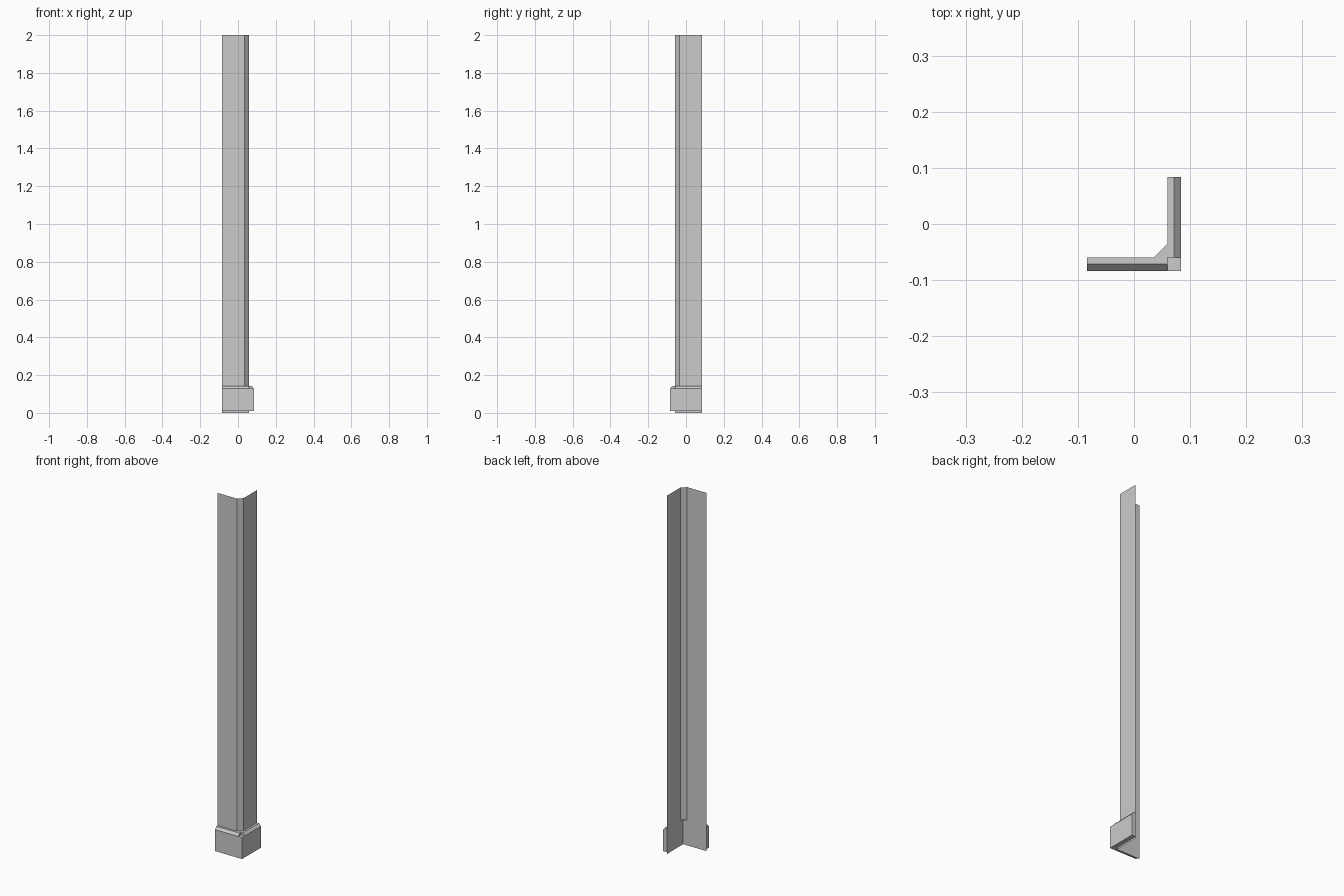
import bpy

if "Cube" in bpy.data.objects:
    bpy.data.objects.remove(bpy.data.objects["Cube"])

E = 0.0835      # outer extent of the trim
W = 0.0595      # wall plane offset
C = 0.035       # where the corner chamfer begins
M = 0.0715      # inner edge of the skirting slope
Z_LOW, Z_SLOPE, Z_TOP, H = 0.01, 0.13, 0.143, 2.0


def make(name, verts, faces):
    mesh = bpy.data.meshes.new(name)
    mesh.from_pydata(verts, [], faces)
    mesh.update()
    obj = bpy.data.objects.new(name, mesh)
    bpy.context.collection.objects.link(obj)
    return obj


def sheet(name, path, z0, z1):
    """Thin open surface following a plan path between two heights."""
    n = len(path)
    verts = [(x, y, z) for z in (z0, z1) for x, y in path]
    return make(name, verts, [(i, i + 1, n + i + 1, n + i) for i in range(n - 1)])


def prism(name, a, b):
    """Closed solid between two matching end outlines."""
    n = len(a)
    sides = [(i, (i + 1) % n, n + (i + 1) % n, n + i) for i in range(n)]
    return make(name, a + b, [tuple(range(n))[::-1], tuple(range(n, 2 * n))] + sides)


# wall sheets: chamfered corner above the skirting, square corner below
sheet("upper_wall", [(-E, -W), (C, -W), (W, -C), (W, E)], Z_TOP, H)
sheet("lower_wall", [(-E, -W), (C, -W), (W, -W), (W, -C), (W, E)], 0, Z_TOP)

# small ledge where the chamfer stops
make("chamfer_ledge", [(C, -W, Z_TOP), (W, -W, Z_TOP), (W, -C, Z_TOP)], [(0, 1, 2)])

# skirting boards with a sloped top edge, one per wall
profile = [(W, Z_LOW), (E, Z_LOW), (E, Z_SLOPE), (M, Z_TOP), (W, Z_TOP)]
prism("front_skirting", [(-E, -d, z) for d, z in profile],
      [(W, -d, z) for d, z in profile])
prism("side_skirting", [(d, -W, z) for d, z in profile],
      [(d, E, z) for d, z in profile])

# square corner block joining the boards
square = [(W, -E), (E, -E), (E, -W), (W, -W)]
prism("skirting_corner", [(x, y, Z_LOW) for x, y in square],
      [(x, y, Z_SLOPE) for x, y in square])

# consistent outward normals on the solid parts
import bmesh
for obj in bpy.data.objects:
    if "skirting" in obj.name:
        bm = bmesh.new()
        bm.from_mesh(obj.data)
        bmesh.ops.recalc_face_normals(bm, faces=bm.faces)
        bm.to_mesh(obj.data)
        bm.free()
